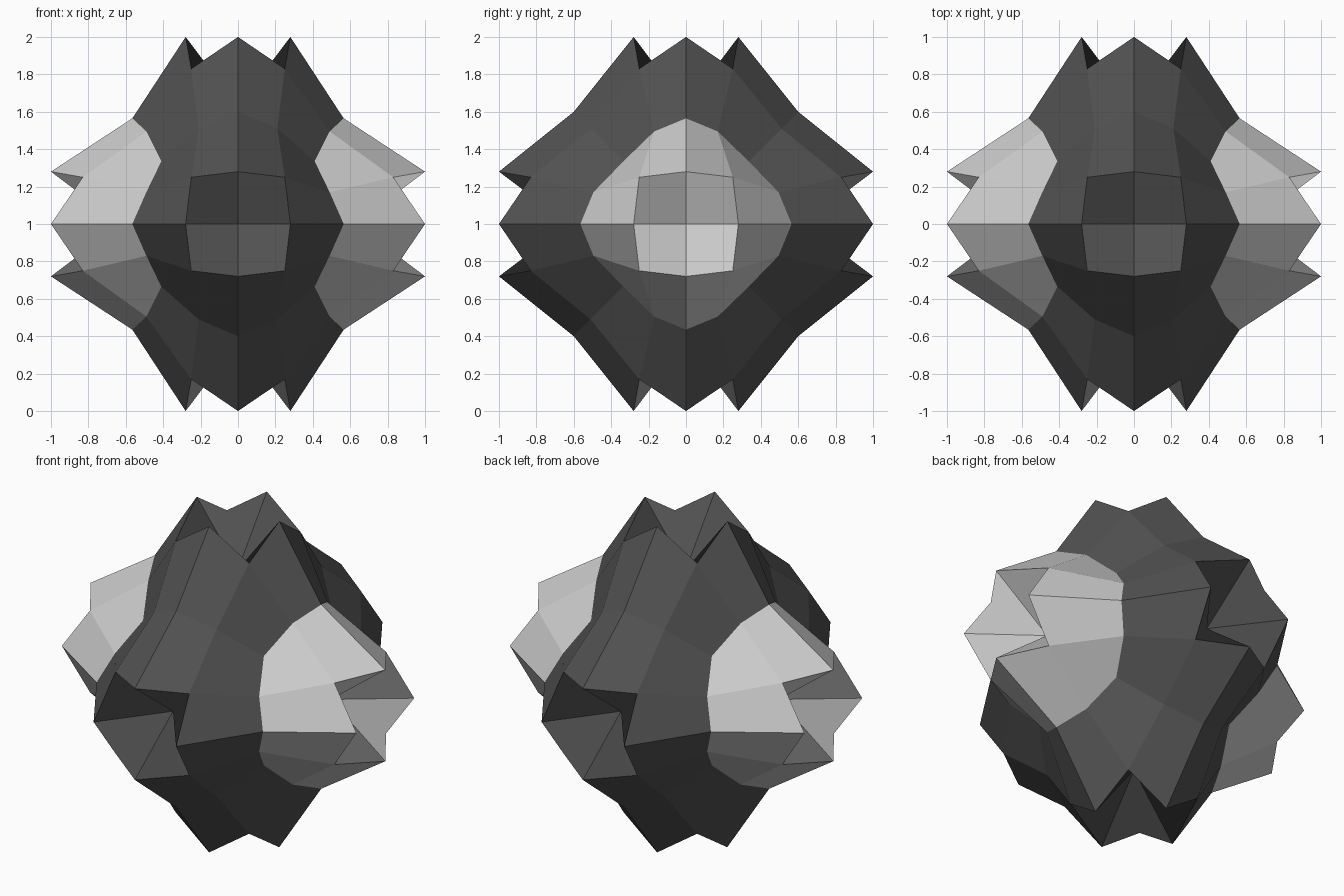
import bpy, bmesh
from mathutils import Vector

if "Cube" in bpy.data.objects:
    bpy.data.objects.remove(bpy.data.objects["Cube"])

# Corner points of one octant, relative to the centre of the star
T, D = 0.28, 0.63                      # tip offset, pit depth position
CORE = (0.41, 0.335, 0.335)            # where the three lobes meet
XZ_MID, XZ_Q = (0.565, 0, 0.565), (0.49, 0.17, 0.495)
YZ_MID, YZ_Q = (0, 0.6, 0.6), (0.21, 0.51, 0.51)


def swap_yz(p):
    return (p[0], p[2], p[1])


def lobe(a, b, notch, pit, mid_a, q_a, mid_b, q_b):
    """Octant of one hollow-tipped lobe: a folded pit wall and three flanks."""
    return [(a, notch, pit), (notch, b, pit),
            (a, mid_a, q_a, notch), (b, notch, q_b, mid_b),
            (notch, q_a, CORE, q_b)]


def build(name, faces, color):
    bm = bmesh.new()
    for s in range(8):
        sx, sy, sz = (1 - 2 * (s >> i & 1) for i in range(3))
        for f in faces:
            bm.faces.new([bm.verts.new((x * sx, y * sy, z * sz)) for x, y, z in f])
    bmesh.ops.remove_doubles(bm, verts=bm.verts, dist=0.0005)
    # pit walls and flanks all face away from the centre
    for f in bm.faces:
        f.normal_update()
        if f.normal.dot(f.calc_center_median()) < 0:
            f.normal_flip()
    me = bpy.data.meshes.new(name)
    bm.to_mesh(me)
    bm.free()

    # shade the two halves of each pit wall as one flat facet
    octant = lambda p: tuple(c.center[i] > 0 for i in range(3) for c in (p,))
    walls = [p for p in me.polygons if len(p.vertices) == 3]
    shared = {}
    for p in walls:
        shared[octant(p)] = shared.get(octant(p), Vector()) + p.normal * p.area
    normals = [None] * len(me.loops)
    for p in me.polygons:
        n = shared[octant(p)].normalized() if len(p.vertices) == 3 else p.normal.copy()
        for i in p.loop_indices:
            normals[i] = n
    me.shade_smooth()
    me.normals_split_custom_set(normals)

    ob = bpy.data.objects.new(name, me)
    ob.location.z = 1
    bpy.context.collection.objects.link(ob)
    mat = bpy.data.materials.new(name)
    mat.diffuse_color = (*color, 1)
    mat.use_nodes = True
    mat.node_tree.nodes["Principled BSDF"].inputs["Base Color"].default_value = mat.diffuse_color
    me.materials.append(mat)


LIGHT, DARK = (0.8, 0.8, 0.8), (0.085, 0.085, 0.085)

# Light lobes along x
side = lobe((1, 0, T), (1, T, 0), (0.83, 0.25, 0.25), (D, 0, 0),
            XZ_MID, XZ_Q, swap_yz(XZ_MID), swap_yz(XZ_Q))
build("side_lobes", side, LIGHT)

# Dark lobes along z, and the same along y
upright = lobe((T, 0, 1), (0, T, 1), (0.25, 0.25, 0.83), (0, 0, D),
               XZ_MID, XZ_Q, YZ_MID, YZ_Q)
build("upright_lobes", upright, DARK)
build("depth_lobes", [[swap_yz(p) for p in f] for f in upright], DARK)
